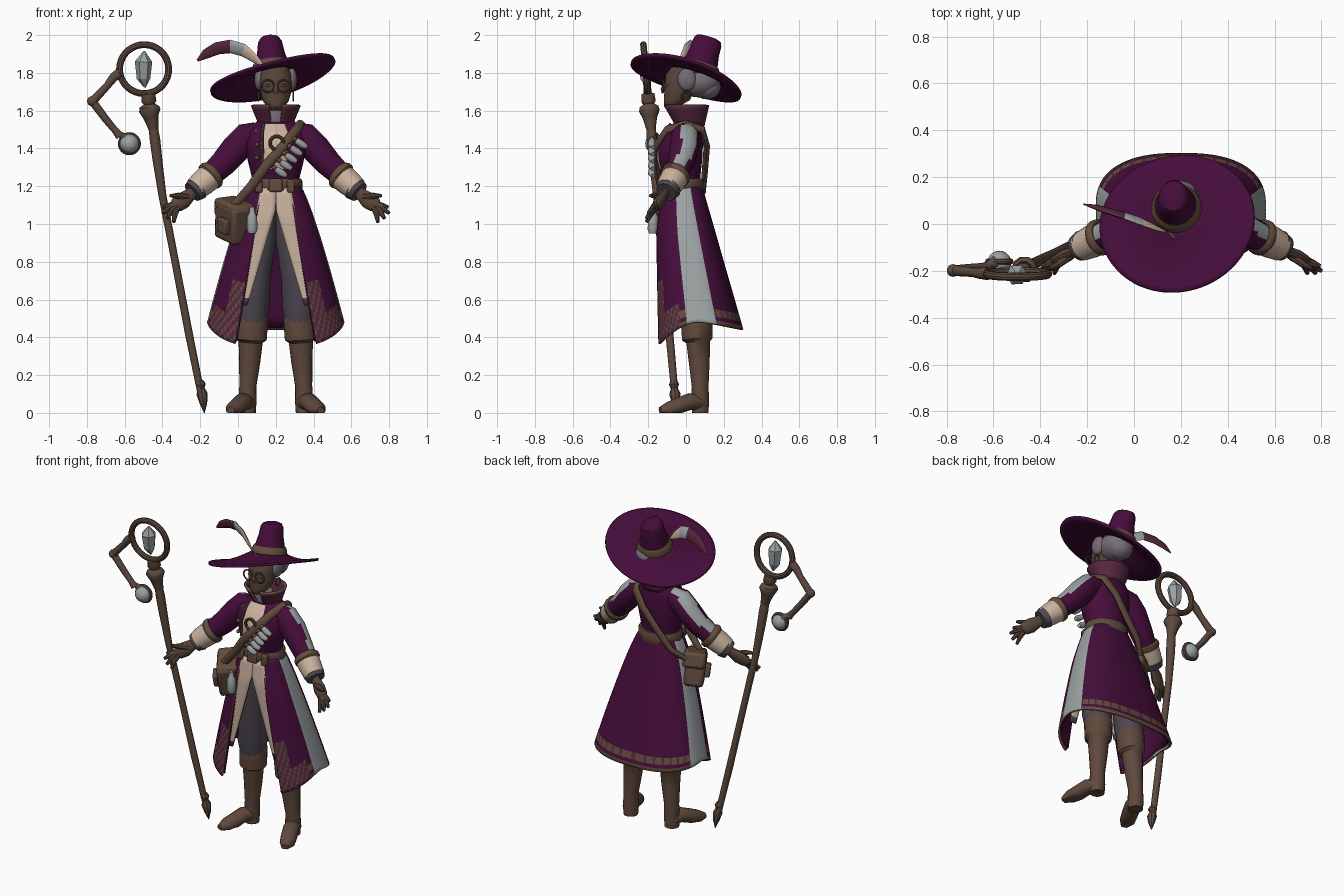
import bpy, bmesh
from math import sin, cos, pi, asin, radians
from mathutils import Vector, Matrix, Euler

cube = bpy.data.objects.get("Cube")
if cube:
    bpy.data.objects.remove(cube, do_unlink=True)
CX = 0.2  # body centre line

def material(name, r, g, b):
    m = bpy.data.materials.new(name)
    m.use_nodes = True
    m.diffuse_color = (r, g, b, 1)
    m.node_tree.nodes["Principled BSDF"].inputs["Base Color"].default_value = (r, g, b, 1)
    return m

purple = material("purple cloth", .06, .004, .043)
maroon = material("maroon cloth", .095, .02, .05)
cream = material("cream cloth", .6, .45, .35)
pale = material("pale grey", .33, .36, .36)
slate = material("dark grey cloth", .075, .064, .082)
skin = material("brown skin", .1, .058, .04)
leather = material("brown leather", .115, .066, .045)
wood = material("brown wood", .11, .067, .048)
trim = material("trim brown", .125, .075, .045)
hair_grey = material("hair grey", .18, .155, .18)

def finish(name, bm, mats, rule=None, smooth=True, bevel=0):
    bmesh.ops.recalc_face_normals(bm, faces=bm.faces)
    for f in bm.faces:
        if rule:
            f.material_index = rule(f.calc_center_median(), f.normal)
    me = bpy.data.meshes.new(name)
    bm.to_mesh(me)
    bm.free()
    ob = bpy.data.objects.new(name, me)
    bpy.context.scene.collection.objects.link(ob)
    for m in mats:
        me.materials.append(m)
    if bevel:
        mod = ob.modifiers.new("bevel", 'BEVEL')
        mod.width, mod.segments = bevel, 2
    if smooth:
        bpy.ops.object.select_all(action='DESELECT')
        ob.select_set(True)
        bpy.context.view_layer.objects.active = ob
        bpy.ops.object.shade_smooth_by_angle(angle=radians(40))
    return ob

def bridge(bm, rings):
    n = len(rings[0])
    for a, b in zip(rings, rings[1:]):
        for i in range(n):
            bm.faces.new((a[i], a[(i + 1) % n], b[(i + 1) % n], b[i]))
    bm.faces.new(rings[0])
    bm.faces.new(rings[-1])

def tube(name, pts, mats, n=12, flat=1, ref=(0, 1, 0), rule=None, floor=-1, smooth=True):
    """Sweep a circle along (x, y, z, radius) points."""
    bm, rings, side = bmesh.new(), [], Vector(ref)
    P = [Vector(p[:3]) for p in pts]
    for i, p in enumerate(P):
        t = (P[min(i + 1, len(P) - 1)] - P[max(i - 1, 0)]).normalized()
        side = (side - t * side.dot(t)).normalized()
        ring = []
        for k in range(n):
            a = 2 * pi * k / n
            v = p + pts[i][3] * (cos(a) * t.cross(side) + flat * sin(a) * side)
            v.z = max(v.z, floor)
            ring.append(bm.verts.new(v))
        rings.append(ring)
    bridge(bm, rings)
    return finish(name, bm, mats if isinstance(mats, list) else [mats], rule, smooth)

def loft(name, rows, mats, n=32, rule=None, mat=Matrix(), cx=CX):
    """Stack horizontal ellipses given as (z, centre y, radius x, radius y)."""
    bm = bmesh.new()
    bridge(bm, [[bm.verts.new(mat @ Vector((cx + rx * sin(2 * pi * k / n), cy - ry * cos(2 * pi * k / n), z)))
                 for k in range(n)] for z, cy, rx, ry in rows])
    return finish(name, bm, mats, rule)

def shell(name, fn, nu, nv, mats, rule, thick):
    """Thin sheet over u, v with the last material on its rim."""
    bm = bmesh.new()
    g = [[bm.verts.new(fn(i / nu, j / nv)) for i in range(nu + 1)] for j in range(nv + 1)]
    for j in range(nv):
        for i in range(nu):
            f = bm.faces.new((g[j][i], g[j][i + 1], g[j + 1][i + 1], g[j + 1][i]))
            f.material_index = rule((i + .5) / nu, (j + .5) / nv)
    bmesh.ops.remove_doubles(bm, verts=bm.verts, dist=1e-5)
    mod = finish(name, bm, mats).modifiers.new("thickness", 'SOLIDIFY')
    mod.thickness, mod.offset, mod.material_offset_rim = thick, 0, 9

def ball(name, loc, size, mat):
    bm = bmesh.new()
    bmesh.ops.create_uvsphere(bm, u_segments=20, v_segments=12, radius=1, matrix=Matrix.LocRotScale(Vector(loc), None, Vector(size)))
    finish(name, bm, [mat])

def box(name, loc, size, mat, rot=(0, 0, 0), bevel=.01):
    bm = bmesh.new()
    bmesh.ops.create_cube(bm, size=1, matrix=Matrix.LocRotScale(Vector(loc), Euler(rot), Vector(size)))
    finish(name, bm, [mat], bevel=bevel)

def hoop(name, loc, r, thick, mat, rot=(pi / 2, 0, 0)):
    bpy.ops.mesh.primitive_torus_add(location=loc, rotation=rot, major_radius=r, minor_radius=thick, major_segments=36, minor_segments=10)
    bpy.context.object.name = name
    bpy.context.object.data.materials.append(mat)
    bpy.ops.object.shade_smooth_by_angle()

# Coat body with cream front
loft("coat_body", [(1.17, -.02, .125, .095), (1.24, -.025, .125, .1), (1.29, -.03, .137, .11), (1.33, -.033, .147, .118), (1.37, -.035, .155, .122),
                   (1.43, -.03, .165, .12), (1.49, -.015, .16, .1), (1.53, .005, .12, .075), (1.56, .01, .07, .055)], [purple, cream], 48,
     lambda c, n: int(c.y < -.06 and -.07 < c.x - CX < .06 and 1.3 < c.z < 1.53))

# Open coat skirt with lining
def skirt(u, v):
    w0 = 1.12 * v
    th0 = asin(((.07 + .13 * w0) / (.125 + .24 * w0 ** .8)) ** 1.25)
    th = th0 + u * (2 * pi - 2 * th0)
    c, s = cos(th), sin(th)
    z = 1.2 + v * (.48 - .14 * max(c, 0) ** 1.5 - .04 * max(-c, 0) - 1.2)
    w = (1.2 - z) / .75
    mid = -.02 + .09 * w
    edge = (-.13 - .035 * min(1, 3 * w)) if c > 0 else .08 + .215 * w
    return Vector((CX + (.125 + .24 * w ** .8) * abs(s) ** .8 * (1 if s > 0 else -1), mid + (edge - mid) * abs(c) ** .8, z))

def skirt_paint(u, v):
    t, i, j = abs(2 * u - 1), int(u * 120), int(v * 36)
    if .47 < t < .66:
        return 1
    if t > .88 and v > .62 or t > .72 and v > .84:
        return 3 if (i + j) % 3 == 0 else 2
    if .89 < v < .95:
        return 3 if i % 4 else 2
    return 3 if v > .975 else 0

def lining(u, v):
    p = skirt(u, v * .985)
    return Vector((CX + (p.x - CX) * .965, p.y * .94 + .002, p.z))

shell("coat_skirt", skirt, 120, 36, [purple, pale, maroon, trim], skirt_paint, .012)
shell("coat_lining", lining, 48, 12, [purple], lambda u, v: 0, .006)

# Standing collar, scarf and belt
def collar(u, v):
    a = .3 + u * (2 * pi - .6)
    return Vector((CX + (.08 + .045 * v) * sin(a), .02 - .02 * v - (.07 + .045 * v) * cos(a), 1.52 + .11 * v))

shell("collar", collar, 36, 5, [maroon, trim], lambda u, v: 0, .016)
loft("neck_scarf", [(1.5, 0, .07, .06), (1.57, -.01, .06, .055), (1.6, -.01, .05, .05)], [hair_grey])
loft("belt", [(1.17, -.02, .137, .112), (1.18, -.02, .142, .117), (1.23, -.02, .14, .115), (1.24, -.02, .134, .11)], [leather])
box("belt_buckle", (CX, -.14, 1.205), (.07, .02, .07), trim)
for dx in (-.09, .08):
    box("belt_pouch", (CX + dx, -.12, 1.2), (.04, .04, .07), leather)

# Head
loft("head", [(1.605, -.08, .02, .02), (1.62, -.075, .045, .04), (1.65, -.055, .068, .062), (1.69, -.035, .08, .08),
              (1.74, -.025, .086, .088), (1.79, -.02, .083, .088), (1.84, -.01, .06, .06)], [skin])
tube("nose", [(CX, -.11, 1.745, .008), (CX, -.122, 1.715, .013), (CX, -.115, 1.695, .014)], skin)
box("mouth", (CX, -.111, 1.66), (.035, .006, .006), maroon, bevel=.002)
ball("hair", (CX, .07, 1.755), (.1, .115, .085), hair_grey)
ball("hair_bun", (CX, .11, 1.725), (.075, .075, .065), hair_grey)

# Paired parts: glasses, arms, hands, tunic tails and legs
for s, side in ((1, "left_"), (-1, "right_")):
    def at(dx, *rest):
        return (CX + s * dx,) + rest

    hoop(side + "lens_rim", at(.042, -.12, 1.73), .032, .005, trim)
    ball(side + "eye", at(.04, -.105, 1.732), (.014, .01, .008), slate)
    ball(side + "sideburn", at(.085, .005, 1.765), (.028, .05, .06), hair_grey)
    hoop(side + "earring", at(.092, .0, 1.675), .022, .005, trim, (pi / 2, 0, pi / 2))
    out = Vector((.58 * s, .38, .72))
    tube(side + "sleeve", [at(.1, .0, 1.48, .06), at(.15, -.005, 1.465, .075), at(.21, -.01, 1.4, .078),
                           at(.28, -.03, 1.32, .07), at(.36, -.065, 1.245, .06)], [purple, pale], 24, rule=lambda c, n: int(n.dot(out) > .83))
    tube(side + "cuff_band", [at(.33, -.05, 1.27, .07), at(.338, -.054, 1.263, .079), at(.352, -.06, 1.25, .079), at(.36, -.064, 1.243, .07)], trim, 20)
    tube(side + "cuff", [at(.35, -.06, 1.25, .072), at(.39, -.08, 1.215, .069), at(.425, -.097, 1.185, .062)], cream, 20)
    tube(side + "cuff_lining", [at(.415, -.09, 1.19, .066), at(.442, -.105, 1.168, .056)], slate, 20)
    tube(side + "palm", [at(.42, -.095, 1.185, .03), at(.455, -.115, 1.155, .034), at(.49, -.135, 1.125, .045),
                         at(.525, -.155, 1.1, .04), at(.54, -.16, 1.085, .025)], skin, flat=.6)
    for dx, y, z in ((.595, -.18, 1.09), (.6, -.2, 1.058), (.575, -.21, 1.03), (.54, -.21, 1.01)):
        tube(side + "finger", [at(.51, -.145, 1.11, .019), at(.6 * dx + .21, y * .5 - .08, z * .5 + .55, .016), at(dx, y, z, .009)], skin, 8)
    tube(side + "thumb", [at(.47, -.13, 1.14, .022), at(.52, -.17, 1.15, .016), at(.56, -.19, 1.15, .008)], skin, 8)

    def tail(u, v):
        inner, outer = max(0, .15 * (v - .18) / .82), .08 + .115 * v
        return Vector(at(inner + u * (outer - inner), -.125 - .02 * min(1, 4 * v) + .02 * v, 1.19 - .62 * v))
    shell(side + "tunic_tail", tail, 4, 16, [cream, slate], lambda u, v: int(v > .94), .01)
    tube(side + "trouser_leg", [at(.055, -.02, 1.15, .07), at(.075, .0, .95, .08), at(.11, .03, .72, .082),
                                at(.125, .045, .57, .092), at(.125, .05, .48, .078)], slate, 16)
    tube(side + "boot", [at(.122, .05, .53, .078), at(.125, .055, .5, .085), at(.13, .06, .39, .082), at(.133, .065, .375, .064),
                         at(.138, .07, .27, .056), at(.148, .075, .14, .045), at(.15, .075, .06, .048), at(.15, .075, .0, .044)], leather, 18)
    tube(side + "foot", [at(.14, .105, .04, .03), at(.15, .08, .05, .048), at(.175, .02, .06, .05), at(.2, -.04, .035, .05),
                         at(.222, -.09, .018, .046), at(.238, -.137, .012, .022)], leather, 16, flat=.9, ref=(0, 0, 1), floor=0)

# Wide tilted hat
tilt = Matrix.Translation((.185, 0, 1.765)) @ Euler((-.3, -.08, 0)).to_matrix().to_4x4()

def brim(u, v):
    c, s = cos(2 * pi * u), sin(2 * pi * u)
    p = Vector((.1 * c, .05 + .1 * s, 0)).lerp(Vector((.335 * c, .305 * s, 0)), v)
    p.z = .06 * (1 - v) ** 2 + (.018 * c + .042 * c) * v + .02 * c * c * v * v
    return tilt @ p

shell("hat_brim", brim, 64, 10, [purple], lambda u, v: 0, .014)
loft("hat_crown", [(.04, .05, .104, .104), (.1, .05, .09, .092), (.17, .05, .072, .08), (.222, .05, .064, .077),
                   (.243, .05, .05, .068), (.252, .05, .028, .04)], [purple], mat=tilt, cx=0)
loft("hat_band", [(.05, .05, .108, .108), (.06, .05, .11, .11), (.1, .05, .1, .101), (.108, .05, .092, .094)], [trim], mat=tilt, cx=0)
tube("hat_feather", [(.13, -.03, 1.84, .01), (.09, -.015, 1.875, .026), (.03, .01, 1.92, .038), (-.04, .035, 1.94, .038), (-.11, .055, 1.93, .034),
                     (-.17, .075, 1.9, .026), (-.215, .085, 1.865, .006)], [pale, maroon, cream], 10, flat=.3, ref=(0, .8, .6),
     rule=lambda c, n: 1 if c.x < -.03 else (2 if c.x > .03 else 0))

# Shoulder strap, vials and satchel
tube("satchel_strap", [(-.02, -.12, 1.1, .022), (.07, -.135, 1.2, .025), (.15, -.16, 1.31, .027), (.24, -.158, 1.41, .027), (.31, -.1, 1.5, .026),
                       (.335, .0, 1.53, .026), (.31, .085, 1.5, .026), (.24, .11, 1.41, .025), (.14, .1, 1.28, .024), (.05, .09, 1.17, .022),
                       (-.03, .03, 1.1, .02)], leather, 10, flat=.7)
for i in range(5):
    x, z = .2 + .027 * i, 1.29 + .038 * i
    tube("strap_vial", [(x, -.18, z, .016), (x + .03, -.182, z - .02, .02), (x + .055, -.175, z - .035, .012)], pale, 10)
    ball("vial_cork", (x - .008, -.18, z + .008), (.014, .014, .014), leather)
turn = (.12, .25, -1)
box("satchel", (-.025, -.065, 1.01), (.2, .12, .2), leather, turn, .02)
box("satchel_flap", (-.02, -.065, 1.075), (.21, .135, .1), trim, turn, .02)
box("satchel_pocket", (-.075, -.115, .99), (.09, .04, .08), leather, turn)
tube("hanging_vial", [(.075, -.175, 1.09, .012), (.075, -.175, 1.06, .016), (.075, -.175, 1.04, .026), (.075, -.175, .97, .028), (.075, -.175, .95, .02)], pale)

# Chest ornament, lapel edge and buttons
hoop("chest_ring", (.205, -.163, 1.43), .035, .009, trim)
tube("lapel_edge", [(.135, -.08, 1.53, .008), (.128, -.125, 1.48, .008), (.125, -.146, 1.42, .008), (.128, -.147, 1.33, .008)], trim, 8)
for z in (1.35, 1.42, 1.49):
    ball("coat_button", (.1, -.14 + max(0, z - 1.43), z), (.012, .012, .012), trim)

# Staff, with y following its lean
def lean(x, z, r):
    return (x, -.05 - .09 * z, z, r)

def staff_part(name, pts, mat=wood, n=12, smooth=True):
    tube(name, [lean(*p) for p in pts], mat, n, smooth=smooth)

staff_part("staff_shaft", [(-.195, .1, .019), (-.26, .42, .021), (-.34, .84, .02), (-.4, 1.15, .021), (-.428, 1.35, .026), (-.44, 1.45, .028), (-.45, 1.52, .024)])
staff_part("staff_tip", [(-.2, .17, .018), (-.197, .15, .027), (-.195, .13, .018), (-.19, .1, .03), (-.183, .05, .02), (-.178, 0, .002)], n=8)
staff_part("staff_head", [(-.445, 1.49, .024), (-.455, 1.54, .034), (-.462, 1.57, .042), (-.467, 1.6, .057), (-.469, 1.62, .052), (-.47, 1.635, .03),
                          (-.472, 1.65, .04), (-.475, 1.69, .036)], n=10)
hoop("staff_ring", lean(-.497, 1.82, 0)[:3], .13, .018, wood, (pi / 2 + .09, 0, 0))
staff_part("crystal", [(-.492, 1.722, .004), (-.5, 1.77, .036), (-.5, 1.86, .046), (-.497, 1.915, .004)], pale, 6, False)
staff_part("lantern_arm_upper", [(-.625, 1.8, .028), (-.66, 1.775, .024), (-.69, 1.735, .02), (-.765, 1.655, .023)])
staff_part("lantern_arm_lower", [(-.775, 1.655, .022), (-.7, 1.555, .02), (-.65, 1.495, .018), (-.625, 1.465, .024)])
ball("arm_elbow", lean(-.772, 1.65, 0)[:3], (.027, .027, .027), wood)
ball("lantern_globe", (-.575, -.165, 1.425), (.051, .051, .051), pale)
hoop("lantern_band", (-.575, -.16, 1.425), .048, .013, wood)
tube("lantern_hook", [(-.635, -.18, 1.48, .014), (-.61, -.17, 1.465, .018), (-.595, -.165, 1.455, .03)], wood)
